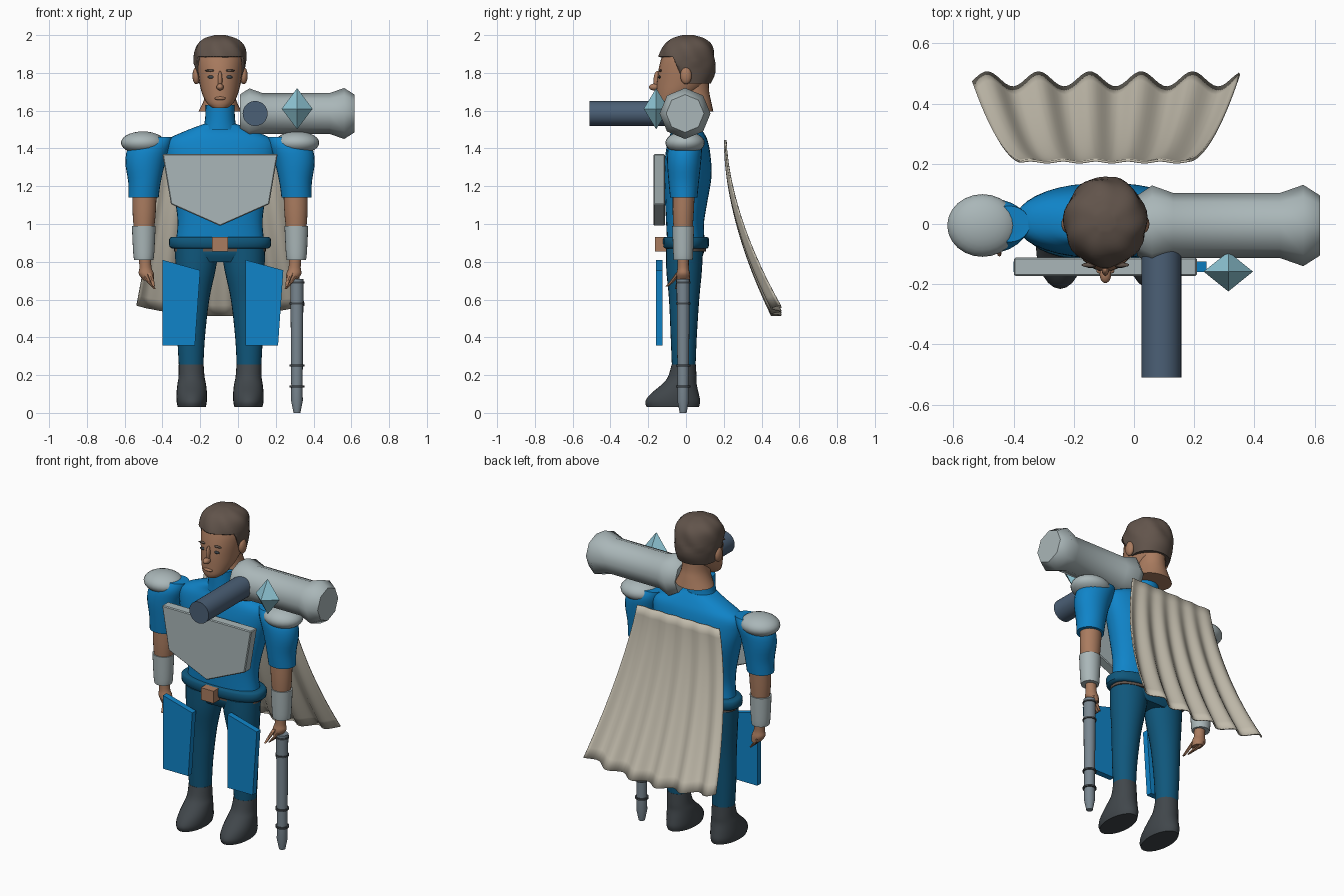
import bpy, bmesh
from math import sin, cos, pi, copysign, radians, atan2
from mathutils import Vector, Matrix

if "Cube" in bpy.data.objects:
    bpy.data.objects.remove(bpy.data.objects["Cube"])

CX = -0.095                                   # centre line of the figure
BODY = Matrix.Translation((CX, 0, 0))


def material(name, r, g, b):
    mat = bpy.data.materials.new(name)
    mat.use_nodes = True
    mat.diffuse_color = (r, g, b, 1)
    mat.node_tree.nodes["Principled BSDF"].inputs["Base Color"].default_value = (r, g, b, 1)
    return mat


BLUE = material("bright blue", .005, .23, .58)
NAVY = material("deep blue", .005, .095, .2)
GREY = material("pale grey", .4, .47, .48)
BOOT = material("charcoal", .052, .062, .07)
STEEL = material("dark slate", .07, .115, .18)
STAFF = material("mid grey", .19, .24, .28)
CRYSTAL = material("ice blue", .27, .56, .66)
CLOTH = material("beige cloth", .55, .51, .42)
SKIN = material("skin", .4, .2, .115)
HAIR = material("brown", .12, .088, .07)


def finish(name, bm, mat, angle=40, frame=BODY):
    bmesh.ops.recalc_face_normals(bm, faces=bm.faces)
    bm.transform(frame)
    mesh = bpy.data.meshes.new(name)
    bm.to_mesh(mesh)
    bm.free()
    mesh.materials.append(mat)
    if angle:
        mesh.shade_smooth()
        mesh.set_sharp_from_angle(angle=radians(angle))
    obj = bpy.data.objects.new(name, mesh)
    bpy.context.collection.objects.link(obj)
    return obj


def spline(rings, steps):
    """Smooth the list of cross-sections with a Catmull-Rom curve."""
    pts = [Vector(r) for r in rings]
    out = []
    for i in range(len(pts) - 1):
        a, b, c, d = pts[max(i - 1, 0)], pts[i], pts[i + 1], pts[min(i + 2, len(pts) - 1)]
        for k in range(steps):
            t = k / steps
            out.append(b + (c - a) * (t / 2) + (a * 2 - b * 5 + c * 4 - d) * (t * t / 2)
                       + (b * 3 - a - c * 3 + d) * (t ** 3 / 2))
    return out + [pts[-1]]


def loft_mesh(rings, s=1, n=24, steps=4, power=2):
    """Skin a stack of ovals given as (z, x, y, radius x, radius y)."""
    bm = bmesh.new()
    loops = []
    for z, x, y, rx, ry in spline(rings, steps):
        loop = []
        for i in range(n):
            c, d = cos(2 * pi * i / n), sin(2 * pi * i / n)
            loop.append(bm.verts.new((s * x + rx * copysign(abs(c) ** (2 / power), c),
                                      y + ry * copysign(abs(d) ** (2 / power), d), z)))
        loops.append(loop)
    for lo, hi in zip(loops, loops[1:]):
        for i in range(n):
            j = (i + 1) % n
            bm.faces.new((lo[i], lo[j], hi[j], hi[i]))
    bm.faces.new(loops[0])
    bm.faces.new(loops[-1])
    return bm


def loft(name, mat, rings, angle=40, frame=BODY, **shape):
    return finish(name, loft_mesh(rings, **shape), mat, angle, frame)


def ellipsoid(name, mat, loc, size):
    bm = bmesh.new()
    bmesh.ops.create_uvsphere(bm, u_segments=24, v_segments=14, radius=1)
    return finish(name, bm, mat, 60, BODY @ Matrix.Translation(loc) @ Matrix.Diagonal((*size, 1)))


def plate(name, mat, outline, front, back, x=0):
    """Extrude a front-facing outline through its depth."""
    bm = bmesh.new()
    face = bm.faces.new([bm.verts.new((px + x, front, pz)) for px, pz in outline])
    ext = bmesh.ops.extrude_face_region(bm, geom=[face])
    bmesh.ops.translate(bm, vec=(0, back - front, 0),
                        verts=[v for v in ext["geom"] if isinstance(v, bmesh.types.BMVert)])
    return finish(name, bm, mat, 0)


# Torso, collar, hips and belt
loft("torso", BLUE, [(.9, 0, 0, .235, .1), (1, 0, -.005, .225, .1), (1.1, 0, 0, .235, .11),
                     (1.25, 0, .01, .27, .125), (1.36, 0, .01, .295, .12), (1.44, 0, .01, .285, .105),
                     (1.49, 0, .005, .19, .085), (1.53, 0, -.01, .085, .07)], n=36, power=2.3)
loft("collar", BLUE, [(1.5, 0, -.015, .092, .08), (1.55, 0, -.018, .08, .075), (1.63, 0, -.02, .076, .072)])
loft("hips", NAVY, [(.8, 0, -.005, .2, .08), (.85, 0, -.005, .238, .1), (.92, 0, 0, .238, .1)], power=2.4)
loft("belt", NAVY, [(.87, 0, 0, .25, .11), (.88, 0, 0, .268, .12), (.92, 0, 0, .27, .122),
                    (.932, 0, 0, .255, .112)], n=36, steps=2, power=2.4)
loft("belt_strap", HAIR, [(.855, 0, 0, .243, .106), (.875, 0, 0, .243, .106)], n=36, steps=1, power=2.4)
plate("belt_buckle", SKIN, [(-.043, .855), (.043, .855), (.043, .93), (-.043, .93)], -.165, -.1)

# Head and face
loft("neck", SKIN, [(1.595, 0, .05, .115, .095), (1.65, 0, .045, .088, .088),
                    (1.7, 0, .035, .078, .088), (1.78, 0, .03, .08, .09)])
loft("head", SKIN, [(1.615, 0, -.115, .04, .035), (1.64, 0, -.09, .07, .068), (1.69, 0, -.05, .095, .108),
                    (1.75, 0, -.02, .11, .135), (1.82, 0, -.01, .12, .135), (1.88, 0, 0, .122, .13),
                    (1.94, 0, 0, .1, .11), (1.975, 0, 0, .05, .06)])
ellipsoid("nose_tip", SKIN, (0, -.168, 1.725), (.019, .028, .018))
ellipsoid("nose_bridge", SKIN, (0, -.152, 1.76), (.012, .02, .05))
ellipsoid("lips", SKIN, (0, -.156, 1.665), (.03, .012, .009))
for s, side in ((-1, "right"), (1, "left")):
    ellipsoid(side + "_ear", SKIN, (s * .126, 0, 1.785), (.02, .03, .045))
    ellipsoid(side + "_eye", BOOT, (s * .048, -.14, 1.778), (.019, .006, .008))
    ellipsoid(side + "_eyebrow", HAIR, (s * .05, -.136, 1.812), (.029, .008, .006))

# Hair: a wavy cap cut back along the hairline
bm = loft_mesh([(1.745, 0, .03, .114, .102), (1.8, 0, .015, .127, .14), (1.87, 0, .005, .138, .15),
                (1.94, 0, .01, .128, .13), (1.98, 0, .01, .09, .09), (2, 0, .01, .03, .03)], n=48)
for v in bm.verts:
    if v.co.z > 1.84:
        v.co.xy *= 1 + .03 * sin(7 * atan2(v.co.y, v.co.x) + 30 * v.co.z)
brow_line, slant = Vector((0, -.07, 1.885)), Vector((0, -.115, -.05))
for normal in (Vector((0, 0, 1)), slant):
    bmesh.ops.bisect_plane(bm, geom=bm.verts[:] + bm.edges[:] + bm.faces[:], plane_co=brow_line, plane_no=normal)
cut = []
for f in bm.faces:
    offset = f.calc_center_median() - brow_line
    if offset.z < 0 and offset.dot(slant) > 0:
        cut.append(f)
bmesh.ops.delete(bm, geom=cut, context="FACES")
hair = finish("hair", bm, HAIR, 50)
shell = hair.modifiers.new("thickness", "SOLIDIFY")
shell.thickness, shell.offset = .012, -1

# Limbs, built once per side
for s, side in ((-1, "right_"), (1, "left_")):
    loft(side + "sleeve", BLUE, [(1.14, .405, -.012, .08, .072), (1.22, .4, -.012, .086, .08),
                                 (1.33, .395, -.01, .106, .09), (1.41, .37, -.005, .11, .088),
                                 (1.46, .32, 0, .07, .06)], s=s)
    ellipsoid(side + "shoulder_pad", GREY, (s * .408, -.005, 1.43), (.117, .104, .06))
    loft(side + "forearm", SKIN, [(.9, .404, -.015, .045, .045), (1.04, .402, -.015, .06, .055),
                                  (1.16, .4, -.012, .064, .058)], s=s)
    loft(side + "bracer", GREY, [(.81, .404, -.015, .051, .05), (.85, .404, -.015, .056, .053),
                                 (.99, .404, -.015, .063, .058)], s=s)
    loft(side + "hand", SKIN, [(.83, .398, -.015, .033, .03), (.77, .395, -.015, .032, .03),
                               (.735, .39, -.015, .04, .036), (.7, .378, -.015, .026, .036)], s=s, n=16)
    for i in range(4):
        y = -.04 + i * .017
        loft(side + "finger", SKIN, [(.725, .4, y, .011, .01), (.69, .375, y - .004, .01, .009),
                                     (.655, .345, y - .012, .006, .006)], s=s, n=8)
    loft(side + "thumb", SKIN, [(.74, .375, -.04, .014, .014), (.7, .36, -.07, .011, .012),
                                (.67, .352, -.1, .007, .008)], s=s, n=8)
    loft(side + "leg", NAVY, [(.23, .153, -.012, .064, .062), (.4, .153, -.012, .073, .069),
                              (.6, .143, -.01, .086, .08), (.75, .13, -.01, .105, .094),
                              (.87, .122, -.008, .117, .098)], s=s)
    loft(side + "boot", BOOT, [(.03, .15, -.07, .074, .138), (.06, .15, -.07, .08, .145),
                               (.1, .15, -.06, .081, .128), (.15, .15, -.036, .076, .093),
                               (.19, .151, -.02, .069, .076), (.255, .153, -.012, .066, .064)], s=s)

# Armour plates on the chest and thighs
chest = plate("chest_plate", GREY, [(-.305, 1.37), (.305, 1.37), (.26, 1.105), (0, .99), (-.26, 1.105)],
              -.172, -.112)
edge = chest.modifiers.new("edge", "BEVEL")
edge.width, edge.segments = .005, 1
for side, x in (("right", -.305), ("left", .135)):
    plate(side + "_thigh_plate", BLUE, [(0, .81), (.2, .755), (.172, .358), (0, .358)], -.16, -.124, x)

# Shoulder cannon and its barrel
loft("cannon", GREY, [(.01, 0, 0, .1, .1), (.06, 0, 0, .133, .133), (.13, 0, 0, .108, .108),
                      (.485, 0, 0, .108, .108), (.562, 0, 0, .135, .135), (.617, 0, 0, .1, .1)],
     angle=50, n=8, steps=1,
     frame=Matrix.Translation((0, -.005, 1.585)) @ Matrix.Rotation(pi / 2, 4, "Y"))
loft("cannon_barrel", STEEL, [(.03, 0, 0, .066, .066), (.51, 0, 0, .066, .066)], n=32, steps=1,
     frame=Matrix.Translation((.091, 0, 1.585)) @ Matrix.Rotation(pi / 2, 4, "X"))

# Floating crystal
loft("crystal", CRYSTAL, [(-.108, 0, 0, .0005, .0005), (0, 0, 0, .082, .066), (.108, 0, 0, .0005, .0005)],
     angle=0, n=4, steps=1, frame=Matrix.Translation((.313, -.158, 1.61)))

# Staff with bands, under the left hand
loft("staff", STAFF, [(0, .407, -.015, .018, .018), (.065, .407, -.015, .031, .031),
                      (.14, .407, -.015, .03, .03), (.71, .407, -.015, .035, .035)], n=16, steps=1)
for z in (.14, .25, .58, .69):
    loft("staff_band", BOOT, [(z - .005, .407, -.015, .039, .039), (z + .005, .407, -.015, .039, .039)],
         n=16, steps=1)

# Pleated cape, flaring towards the hem
bm = bmesh.new()
COLS, ROWS = 64, 16
rows = []
for j in range(ROWS + 1):
    t = j / ROWS
    row = []
    for i in range(COLS + 1):
        u = 2 * i / COLS - 1
        pleat = sin(5.2 * pi * (u + 1) - .3) * (.003 + .022 * t)
        row.append(bm.verts.new((u * (.28 + .163 * t), .212 + .27 * t ** 1.75 + pleat,
                                 1.445 - t * (.93 - .055 * u * u))))
    rows.append(row)
for a, b in zip(rows, rows[1:]):
    for i in range(COLS):
        bm.faces.new((a[i], a[i + 1], b[i + 1], b[i]))
cape = finish("cape", bm, CLOTH, 60)
cape.modifiers.new("thickness", "SOLIDIFY").thickness = .008
